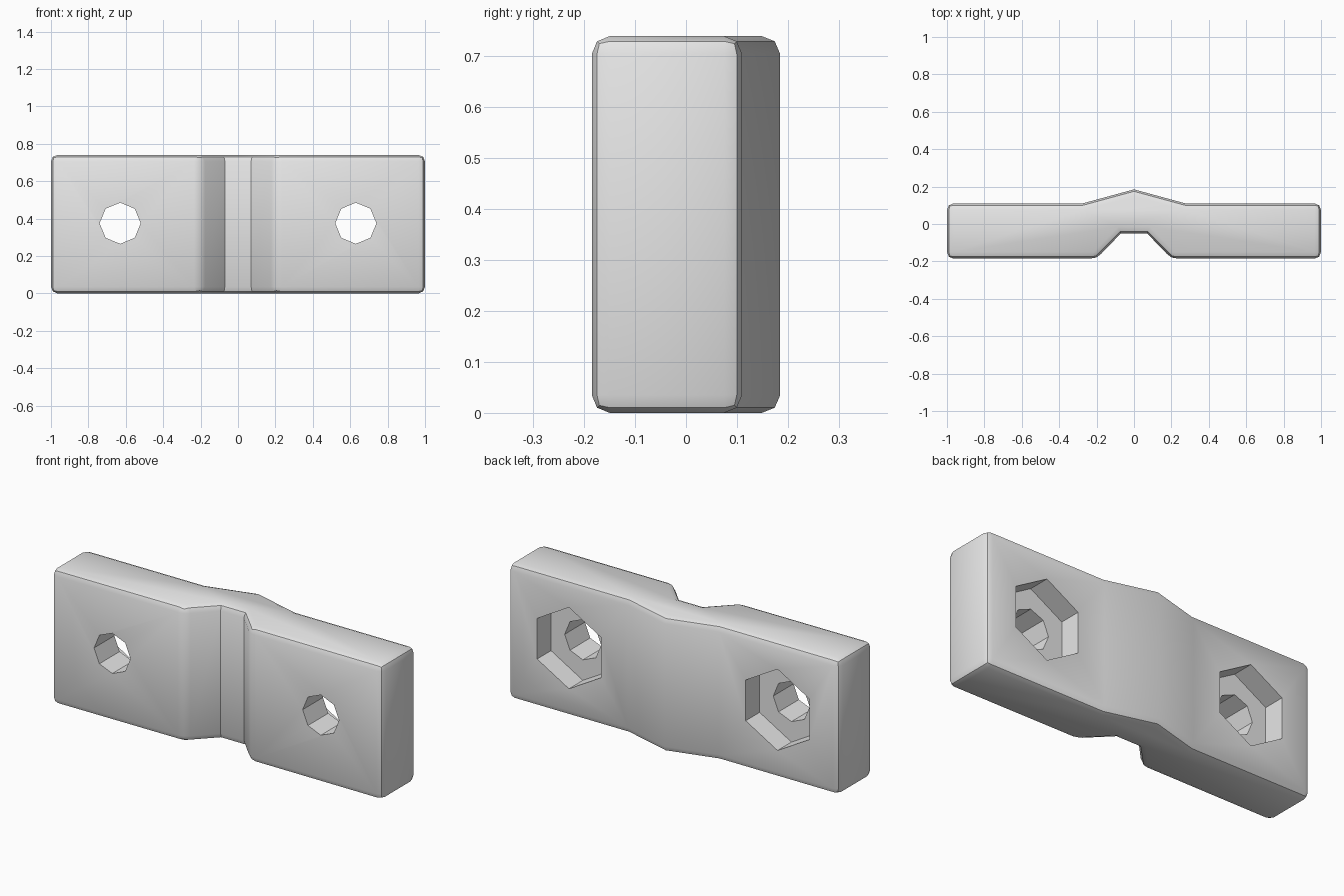
import bpy, bmesh, math
from mathutils import Matrix

cube = bpy.data.objects.get("Cube")
if cube:
    bpy.data.objects.remove(cube, do_unlink=True)

HEIGHT = 0.74
FRONT, BACK = -0.185, 0.11
HOLE_X, HOLE_Z = 0.63, 0.375

grey = bpy.data.materials.new("light_grey")
grey.use_nodes = True
grey.diffuse_color = (0.8, 0.8, 0.8, 1)
grey.node_tree.nodes["Principled BSDF"].inputs["Base Color"].default_value = (0.8, 0.8, 0.8, 1)


def add_object(name, bm):
    bmesh.ops.recalc_face_normals(bm, faces=bm.faces)
    mesh = bpy.data.meshes.new(name)
    bm.to_mesh(mesh)
    bm.free()
    mesh.materials.append(grey)
    obj = bpy.data.objects.new(name, mesh)
    bpy.context.collection.objects.link(obj)
    return obj


def cutter(name, sides, radius, x, y0, y1):
    """Prism along y with one corner pointing up."""
    bm = bmesh.new()
    bmesh.ops.create_cone(bm, cap_ends=True, segments=sides, radius1=radius,
                          radius2=radius, depth=y1 - y0)
    bmesh.ops.rotate(bm, verts=bm.verts, matrix=Matrix.Rotation(math.pi / 2, 3, "X"))
    top = max(bm.verts, key=lambda v: v.co.z)
    turn = math.atan2(top.co.x, top.co.z)
    bmesh.ops.rotate(bm, verts=bm.verts, matrix=Matrix.Rotation(-turn, 3, "Y"))
    bmesh.ops.translate(bm, verts=bm.verts, vec=(x, (y0 + y1) / 2, HOLE_Z))
    obj = add_object(name, bm)
    obj.hide_render = True
    return obj


# Clamp plate: half outline mirrored, extruded upward
half = [(0.07, -0.05), (0.2, FRONT), (1, FRONT), (1, BACK), (0.275, BACK)]
outline = half + [(0, 0.185)] + [(-x, y) for x, y in reversed(half)]
bm = bmesh.new()
base = bm.faces.new([bm.verts.new((x, y, 0)) for x, y in outline])
ext = bmesh.ops.extrude_face_region(bm, geom=[base])
bmesh.ops.translate(bm, vec=(0, 0, HEIGHT),
                    verts=[g for g in ext["geom"] if isinstance(g, bmesh.types.BMVert)])
bmesh.ops.recalc_face_normals(bm, faces=bm.faces)

# Round the rims, the end corners and the groove mouth
rounded = []
for e in bm.edges:
    a, b = e.verts
    vertical = abs(a.co.z - b.co.z) > 0.1
    if not vertical or abs(a.co.x) > 0.9 or a.co.y < FRONT + 0.01:
        rounded.append(e)
bmesh.ops.bevel(bm, geom=rounded, offset=0.035, offset_type="OFFSET",
                segments=2, profile=0.5, affect="EDGES", clamp_overlap=True)
plate = add_object("clamp_plate", bm)

# Bolt holes and hexagonal nut pockets
bpy.context.view_layer.objects.active = plate
for x in (-HOLE_X, HOLE_X):
    for tool in (cutter("nut_pocket_cutter", 6, 0.222, x, -0.01, 0.3),
                 cutter("bolt_hole_cutter", 8, 0.11, x, -0.3, 0.3)):
        mod = plate.modifiers.new("cut", "BOOLEAN")
        mod.operation = "DIFFERENCE"
        mod.solver = "EXACT"
        mod.object = tool
        bpy.ops.object.modifier_apply(modifier=mod.name)
        bpy.data.objects.remove(tool, do_unlink=True)

bpy.ops.object.select_all(action="DESELECT")
plate.select_set(True)
bpy.ops.object.shade_smooth_by_angle(angle=math.radians(30))
